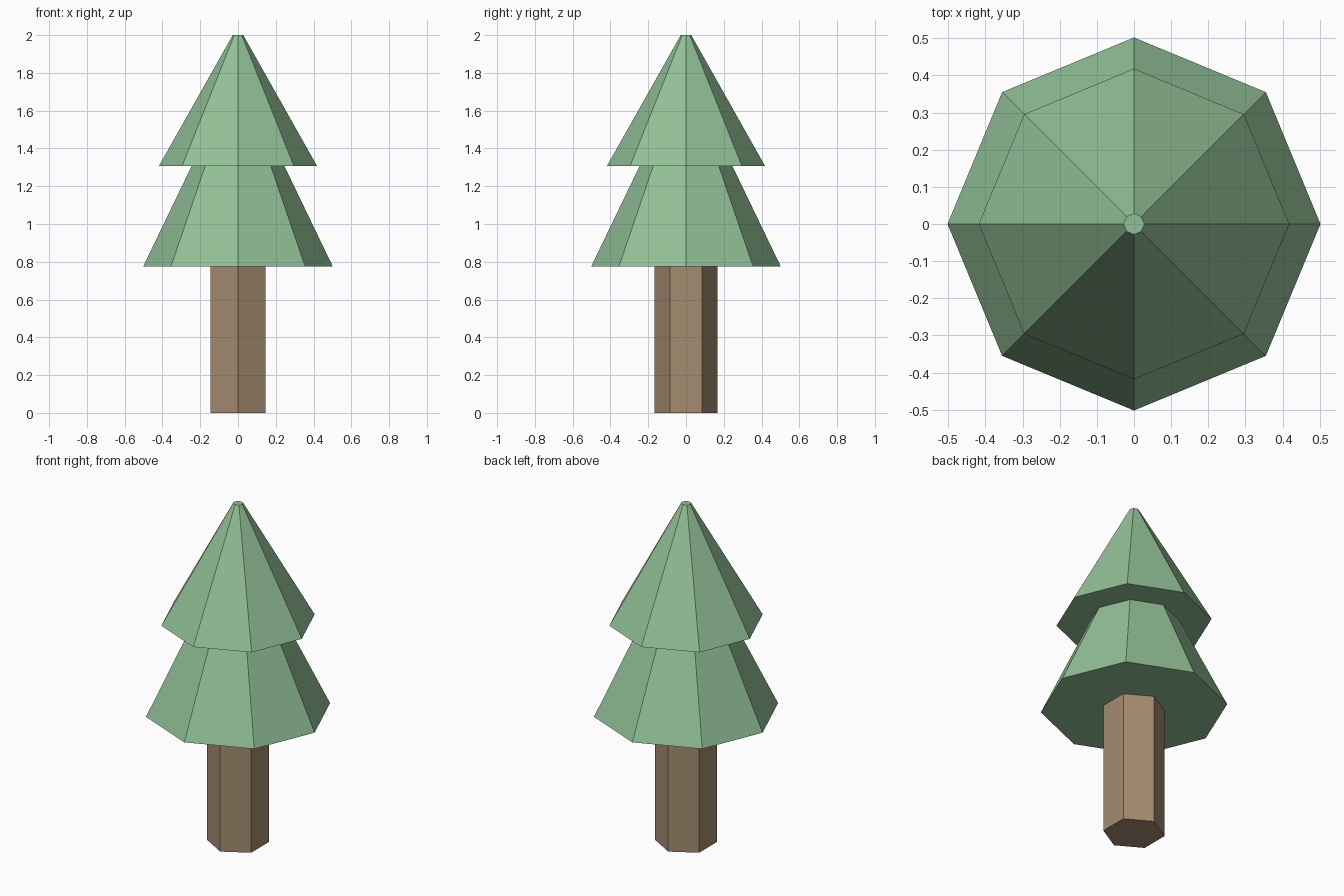
import bpy

if "Cube" in bpy.data.objects:
    bpy.data.objects.remove(bpy.data.objects["Cube"])


def material(name, rgb):
    # Convert display colour to linear
    lin = [((c / 255 + 0.055) / 1.055) ** 2.4 for c in rgb]
    m = bpy.data.materials.new(name)
    m.diffuse_color = (*lin, 1)
    m.use_nodes = True
    m.node_tree.nodes["Principled BSDF"].inputs["Base Color"].default_value = m.diffuse_color
    return m


def tapered(name, sides, r_bottom, r_top, z0, z1, mat):
    # Flat-faced frustum standing between two heights, first corner on +y
    bpy.ops.mesh.primitive_cone_add(vertices=sides, radius1=r_bottom, radius2=r_top,
                                    depth=z1 - z0, location=(0, 0, (z0 + z1) / 2))
    ob = bpy.context.object
    ob.name = name
    ob.data.materials.append(mat)
    return ob


bark = material("bark brown", (165, 140, 112))
needles = material("needle green", (146, 192, 150))

# Hexagonal trunk
tapered("trunk", 6, 0.167, 0.167, 0.0, 0.775, bark)

# Two octagonal foliage tiers
tapered("lower_foliage", 8, 0.502, 0.245, 0.775, 1.308, needles)
tapered("upper_foliage", 8, 0.418, 0.028, 1.308, 2.0, needles)
